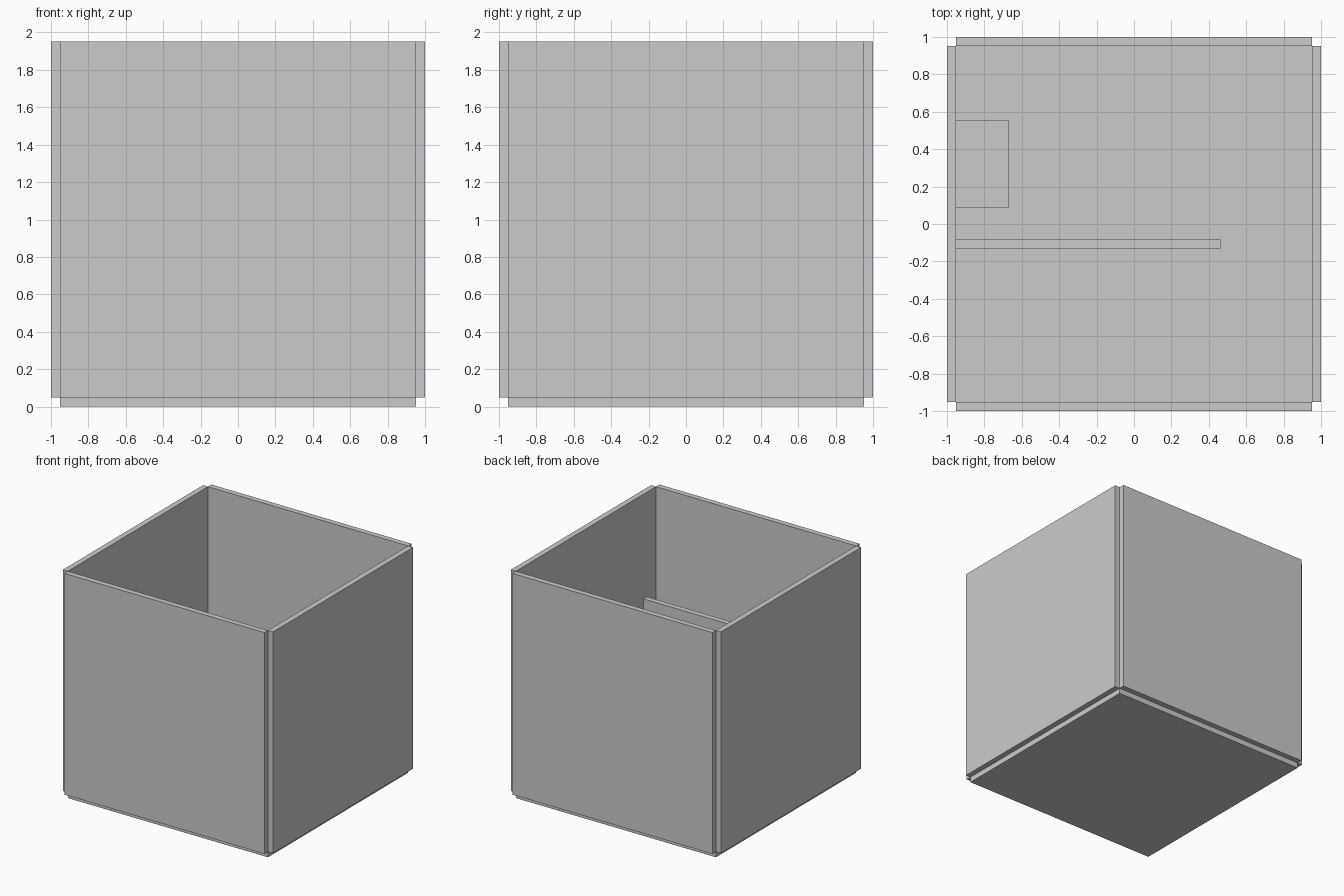
import bpy

if "Cube" in bpy.data.objects:
    bpy.data.objects.remove(bpy.data.objects["Cube"])

U = 1 / 21  # panel thickness; the box is 42 panels wide


def box(name, x, y, z):
    """Axis-aligned box from (min, max) ranges."""
    bpy.ops.mesh.primitive_cube_add(
        size=1, location=[(a + b) / 2 for a, b in (x, y, z)])
    ob = bpy.context.object
    ob.name = name
    ob.scale = [b - a for a, b in (x, y, z)]
    bpy.ops.object.transform_apply(location=False, rotation=False, scale=True)
    return ob


IN = 20 * U          # inner half width
SPAN = (-IN, IN)
TALL = (U, 41 * U)   # wall height range

# Floor panel
box("floor", SPAN, SPAN, (0, U))

# Four walls, standing just outside the floor's edges
for name, side in (("left", (-1, -IN)), ("right", (IN, 1))):
    box(name + "_wall", side, SPAN, TALL)
for name, side in (("front", (-1, -IN)), ("back", (IN, 1))):
    box(name + "_wall", SPAN, side, TALL)

# Inner partition, lower than the walls
box("partition", (-IN, 0.462), (-0.13, -0.083), (U, 1.45))

# Low bench against the left wall
box("bench", (-IN, -0.67), (0.085, 0.557), (U, 0.52))
